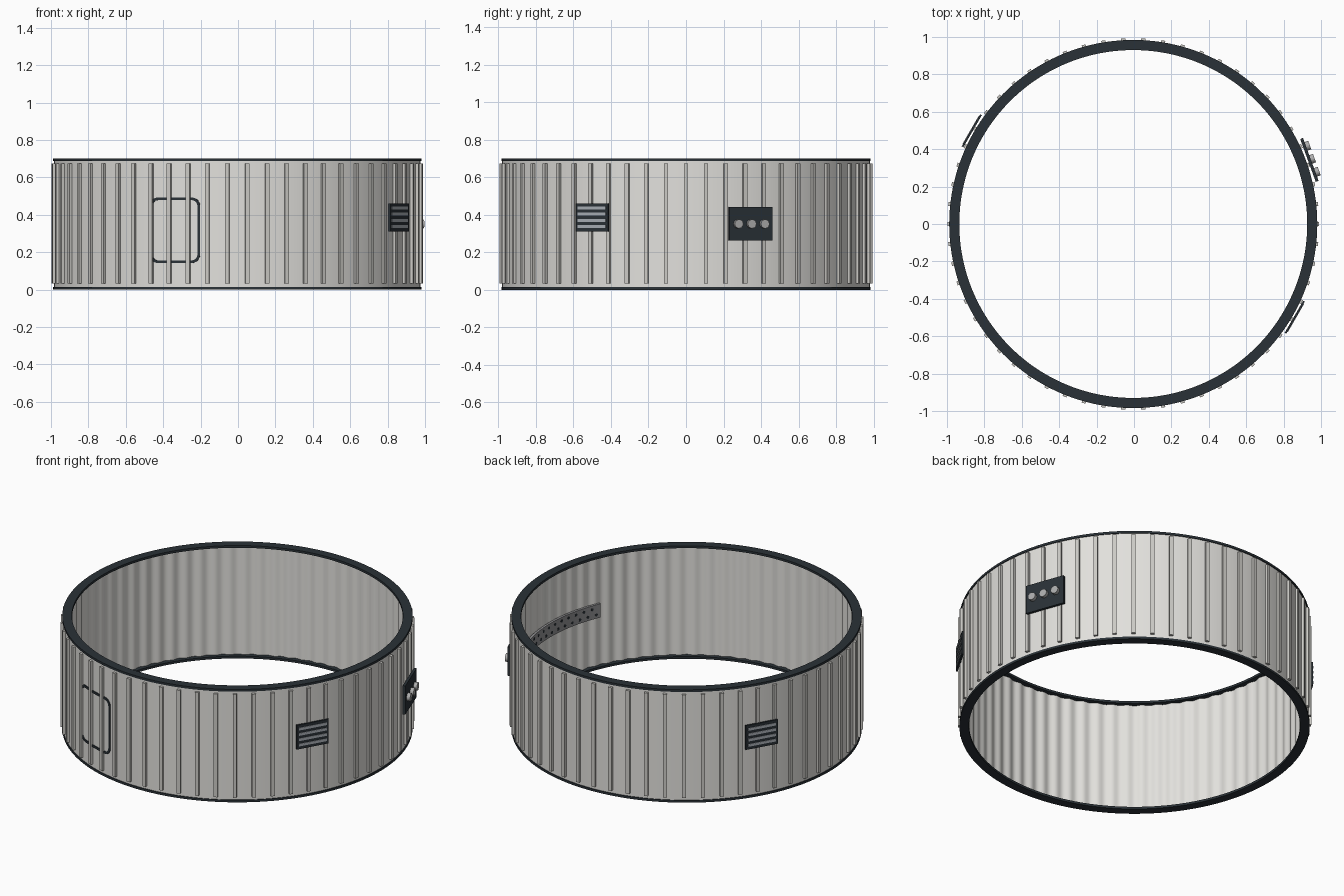
import bpy, bmesh, math
from mathutils import Matrix, Vector

if "Cube" in bpy.data.objects:
    bpy.data.objects.remove(bpy.data.objects["Cube"])

CX = -0.004          # ring axis sits slightly left because of the ports
RIBS = 58
WAVES = 72           # inner corrugations
H = 0.70


def material(name, rgb):
    m = bpy.data.materials.new(name)
    m.diffuse_color = (*rgb, 1)
    m.use_nodes = True
    m.node_tree.nodes["Principled BSDF"].inputs["Base Color"].default_value = m.diffuse_color
    return m


PANEL = material("warm light grey", (0.76, 0.75, 0.72))
RIB = material("rib grey", (0.60, 0.59, 0.56))
DARK = material("dark slate", (0.023, 0.031, 0.038))
SLAT = material("blue grey", (0.40, 0.43, 0.47))
METAL = material("port metal", (0.42, 0.42, 0.42))
TRAY = material("tray grey", (0.28, 0.28, 0.29))


def finish(name, bm, mat, smooth=False):
    bmesh.ops.recalc_face_normals(bm, faces=bm.faces)
    me = bpy.data.meshes.new(name)
    bm.to_mesh(me)
    bm.free()
    me.materials.append(mat)
    ob = bpy.data.objects.new(name, me)
    bpy.context.collection.objects.link(ob)
    if smooth:
        bpy.ops.object.select_all(action='DESELECT')
        ob.select_set(True)
        bpy.context.view_layer.objects.active = ob
        bpy.ops.object.shade_smooth_by_angle(angle=math.radians(32))
    return ob


def polar(r, a, z):
    return Vector((CX + r * math.cos(a), r * math.sin(a), z))


def frame(deg):
    """Local x = outward, y = along the wall, z = up."""
    return Matrix.Translation((CX, 0, 0)) @ Matrix.Rotation(math.radians(deg), 4, 'Z')


def add_box(bm, deg, r0, r1, t0, t1, z0, z1):
    m = frame(deg) @ Matrix.Translation(((r0 + r1) / 2, (t0 + t1) / 2, (z0 + z1) / 2))
    m = m @ Matrix.Diagonal((r1 - r0, t1 - t0, z1 - z0, 1))
    bmesh.ops.create_cube(bm, size=1, matrix=m)


def add_disc(bm, deg, r0, r1, t, z, rad, sides):
    m = frame(deg) @ Matrix.Translation(((r0 + r1) / 2, t, z)) @ Matrix.Rotation(math.pi / 2, 4, 'Y')
    bmesh.ops.create_cone(bm, cap_ends=True, segments=sides, radius1=rad,
                          radius2=rad, depth=r1 - r0, matrix=m)


def add_arc(bm, inner, outer, z0, z1, steps, a0=0, a1=360):
    """Ring or ring segment; inner and outer are radius functions of the step."""
    closed = a1 - a0 >= 360
    loops = []
    for i in range(steps if closed else steps + 1):
        a = math.radians(a0 + (a1 - a0) * i / steps)
        loops.append([bm.verts.new(polar(r, a, z)) for r, z in
                      ((outer(i), z0), (outer(i), z1), (inner(i), z1), (inner(i), z0))])
    n = len(loops)
    for i in range(n if closed else n - 1):
        p, q = loops[i], loops[(i + 1) % n]
        for k in range(4):
            bm.faces.new((p[k], q[k], q[(k + 1) % 4], p[(k + 1) % 4]))
    if not closed:
        bm.faces.new(loops[0])
        bm.faces.new(loops[-1])


# Wall: smooth outside, gently corrugated inside
bm = bmesh.new()
add_arc(bm, lambda i: 0.956 + 0.005 * math.cos(math.pi * i / 4), lambda i: 0.979,
        0.008, H - 0.008, WAVES * 8)
finish("wall", bm, PANEL, True)

# Dark end rings
for name, z0 in (("bottom_ring", 0), ("top_ring", H - 0.014)):
    bm = bmesh.new()
    add_arc(bm, lambda i: 0.93, lambda i: 0.984, z0, z0 + 0.014, 192)
    finish(name, bm, DARK, True)

# Vertical outside ribs
bm = bmesh.new()
for k in range(RIBS):
    add_box(bm, 360 * k / RIBS, 0.97, 0.994, -0.011, 0.011, 0.033, 0.673)
finish("outer_ribs", bm, RIB)

# Two louvred vents on opposite sides
for name, deg in (("right_vent", -30), ("left_vent", 150)):
    bm = bmesh.new()
    add_box(bm, deg, 0.992, 1.002, -0.099, 0.099, 0.311, 0.461)
    finish(name + "_frame", bm, DARK)
    bm = bmesh.new()
    for k in range(4):
        z = 0.337 + 0.033 * k
        add_box(bm, deg, 0.998, 1.005, -0.086, 0.086, z - 0.008, z + 0.008)
    finish(name + "_slats", bm, SLAT)

# Port plate with three round ports
bm = bmesh.new()
add_box(bm, 20, 0.994, 1.010, -0.122, 0.122, 0.262, 0.440)
finish("port_plate", bm, DARK)
bm = bmesh.new()
for k in (-1, 0, 1):
    add_disc(bm, 20, 1.006, 1.031, 0.074 * k, 0.351, 0.024, 12)
finish("ports", bm, METAL, True)


# Hatch outline wrapped on the wall
def rounded_rect(hw, hh, rad):
    pts = []
    for c, (sx, sz) in enumerate(((1, 1), (-1, 1), (-1, -1), (1, -1))):
        for j in range(7):
            a = math.pi / 2 * (c + j / 6)
            pts.append(Vector((sx * (hw - rad) + rad * math.cos(a),
                               sz * (hh - rad) + rad * math.sin(a))))
    out = []
    for i, p in enumerate(pts):
        q = pts[(i + 1) % len(pts)]
        n = 10 if i % 7 == 6 else 1
        out += [p.lerp(q, j / n) for j in range(n)]
    return out


bm = bmesh.new()
W = 0.014
outer = rounded_rect(0.142, 0.175, 0.045)
inner = rounded_rect(0.142 - W, 0.175 - W, 0.045 - W)
rows = []
for path, r in ((outer, 0.977), (outer, 0.984), (inner, 0.984), (inner, 0.977)):
    rows.append([bm.verts.new(polar(r, math.radians(250) + p.x / 0.98, 0.317 + p.y)) for p in path])
n = len(rows[0])
for k in range(4):
    a, b = rows[k], rows[(k + 1) % 4]
    for i in range(n):
        j = (i + 1) % n
        bm.faces.new((a[i], a[j], b[j], b[i]))
finish("hatch_outline", bm, DARK)

# Perforated strip on the inside wall
bm = bmesh.new()
add_arc(bm, lambda i: 0.938, lambda i: 0.952, 0.315, 0.40, 48, -24, 24)
finish("inner_strip", bm, TRAY, True)
bm = bmesh.new()
for row, z in enumerate((0.338, 0.377)):
    for k in range(13):
        add_disc(bm, -22.3 + 3.5 * k + 1.75 * row, 0.936, 0.940, 0, z, 0.009, 8)
finish("strip_holes", bm, DARK)
